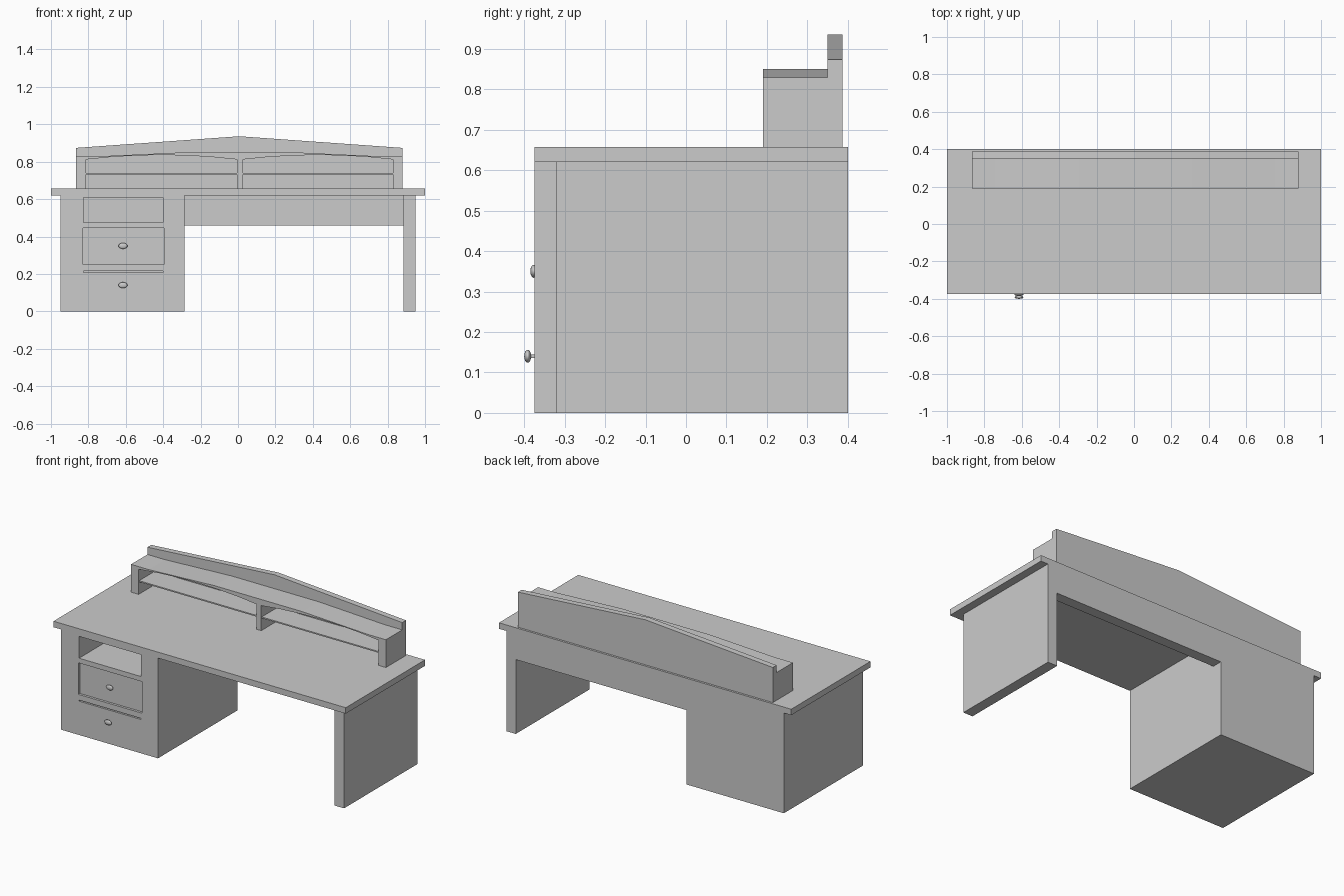
import bpy, bmesh

if "Cube" in bpy.data.objects:
    bpy.data.objects.remove(bpy.data.objects["Cube"])

def prism(name, profile, y0, y1):
    """Extrude a closed x-z outline from y0 to y1."""
    bm = bmesh.new()
    face = bm.faces.new([bm.verts.new((x, y0, z)) for x, z in profile])
    new = bmesh.ops.extrude_face_region(bm, geom=[face])["geom"]
    verts = [v for v in new if isinstance(v, bmesh.types.BMVert)]
    bmesh.ops.translate(bm, verts=verts, vec=(0, y1 - y0, 0))
    bmesh.ops.recalc_face_normals(bm, faces=bm.faces)
    mesh = bpy.data.meshes.new(name)
    bm.to_mesh(mesh)
    bm.free()
    ob = bpy.data.objects.new(name, mesh)
    bpy.context.collection.objects.link(ob)
    return ob

def box(name, x0, x1, y0, y1, z0, z1):
    return prism(name, [(x0, z0), (x1, z0), (x1, z1), (x0, z1)], y0, y1)

def cut(target, cutter):
    """Subtract a cutter and throw it away."""
    cutter.hide_render = True
    mod = target.modifiers.new("cut", 'BOOLEAN')
    mod.operation, mod.object, mod.solver = 'DIFFERENCE', cutter, 'EXACT'
    bpy.context.view_layer.objects.active = target
    bpy.ops.object.modifier_apply(modifier=mod.name)
    bpy.data.objects.remove(cutter)

FRONT, BACK = -0.375, 0.40
TOP0, TOP1 = 0.62, 0.657

# Desk: top, leg and rear panel
box("desk_top", -1, 1, FRONT, BACK, TOP0, TOP1)
box("side_leg", 0.885, 0.95, -0.32, BACK, 0, TOP0)
box("rear_panel", -0.285, 0.885, 0.335, BACK, 0.46, TOP0)

# Drawer pedestal: open cubby, recessed drawer front, groove over the bottom drawer
pedestal = box("drawer_pedestal", -0.95, -0.285, FRONT, BACK, 0, TOP0)
cut(pedestal, box("cubby_cutter", -0.825, -0.40, -0.5, 0.30, 0.475, 0.61))
cut(pedestal, box("drawer_cutter", -0.83, -0.395, -0.5, -0.36, 0.25, 0.445))
cut(pedestal, box("groove_cutter", -0.825, -0.40, -0.5, -0.30, 0.209, 0.216))

# Knobs
for name, face_y, z in (("middle_knob", -0.36, 0.35), ("bottom_knob", FRONT, 0.14)):
    bpy.ops.mesh.primitive_uv_sphere_add(segments=16, ring_count=10, radius=1,
                                         location=(-0.615, face_y - 0.0165, z))
    knob = bpy.context.object
    knob.name = name
    knob.scale = (0.024, 0.0085, 0.016)
    bpy.ops.object.shade_smooth_by_angle()
    box(name + "_stem", -0.62, -0.61, face_y - 0.015, face_y + 0.004, z - 0.004, z + 0.004)

# Shelf unit: one front outline with two arched bays
CX, HALF = 0.007, 0.872
BAYS = [(-0.813, -0.005), (0.026, 0.83)]
outline = [(CX - HALF, TOP1)]
for x0, x1 in BAYS:
    outline.append((x0, TOP1))
    for i in range(7):
        t = i / 6
        outline.append((x0 + (x1 - x0) * t, 0.812 + 0.024 * 4 * t * (1 - t)))
    outline.append((x1, TOP1))
outline.append((CX + HALF, TOP1))
outline += [(CX + dx, z) for dx, z in ((HALF, 0.829), (0.75, 0.829), (0.3, 0.85),
                                       (-0.3, 0.85), (-0.75, 0.829), (-HALF, 0.829))]
prism("shelf_unit", outline, 0.19, 0.35)

# Thin shelf in each bay
for side, (x0, x1) in zip(("left", "right"), BAYS):
    box(side + "_shelf", x0, x1, 0.195, 0.35, 0.732, 0.74)

# Peaked back board
prism("back_board", [(CX - HALF, TOP1), (CX + HALF, TOP1), (CX + HALF, 0.874),
                     (CX, 0.936), (CX - HALF, 0.874)], 0.35, 0.387)
